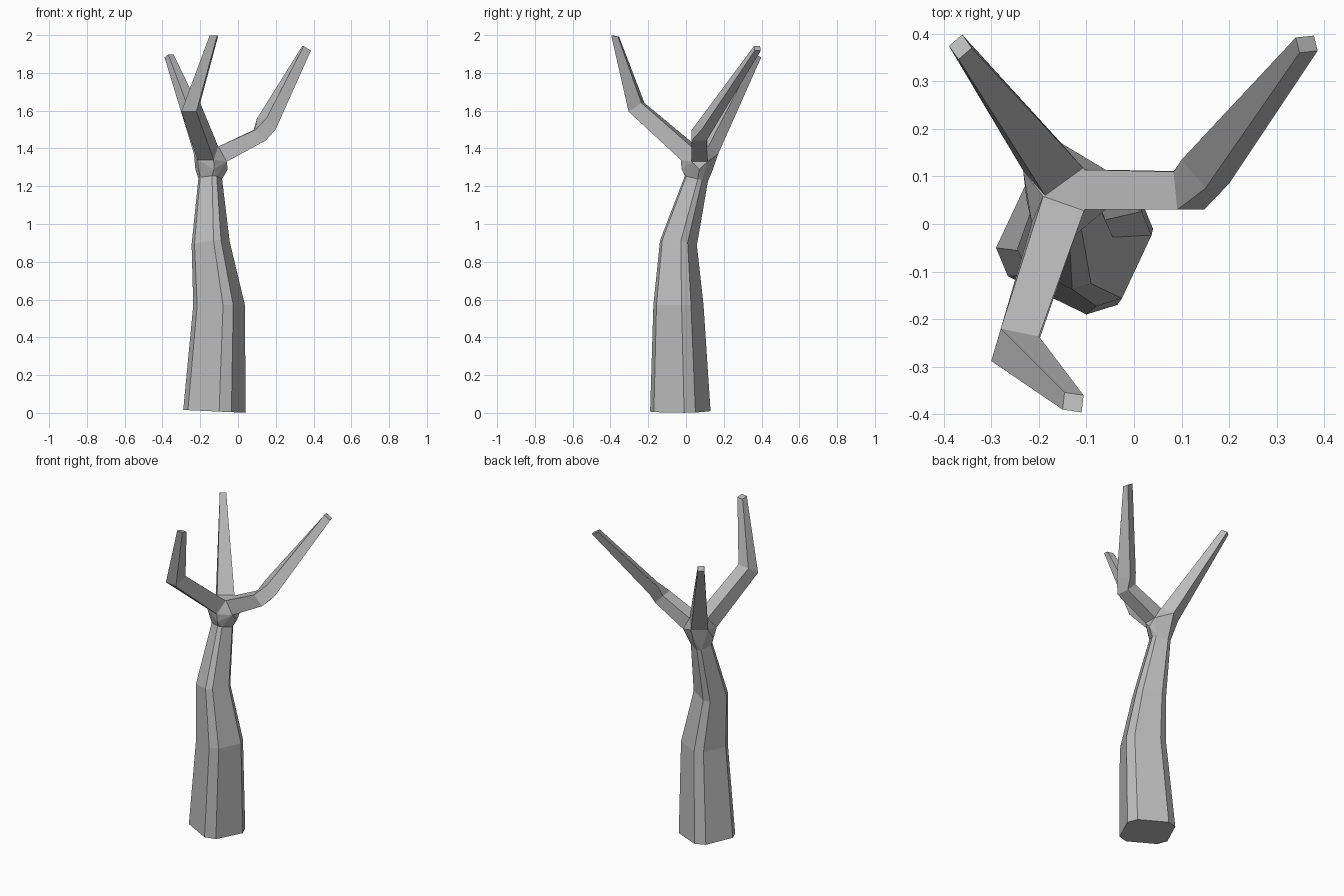
import bpy
import bmesh
from mathutils import Vector

cube = bpy.data.objects.get("Cube")
if cube:
    bpy.data.objects.remove(cube, do_unlink=True)

# One plain grey for the whole bare tree
GREY = 0.5
bark = bpy.data.materials.new("grey bark")
bark.use_nodes = True
bark.diffuse_color = (GREY, GREY, GREY, 1)
shader = next(n for n in bark.node_tree.nodes if n.type == "BSDF_PRINCIPLED")
shader.inputs["Base Color"].default_value = (GREY, GREY, GREY, 1)
shader.inputs["Roughness"].default_value = 0.9


def add_object(name, bm):
    """Turn a bmesh into a flat-shaded object with the bark material."""
    bmesh.ops.recalc_face_normals(bm, faces=bm.faces)
    mesh = bpy.data.meshes.new(name)
    bm.to_mesh(mesh)
    bm.free()
    mesh.materials.append(bark)
    obj = bpy.data.objects.new(name, mesh)
    bpy.context.scene.collection.objects.link(obj)
    return obj


def loft(name, rings):
    """Skin a list of point rings and close both ends."""
    bm = bmesh.new()
    loops = [[bm.verts.new(point) for point in ring] for ring in rings]
    count = len(loops[0])
    for lower, upper in zip(loops, loops[1:]):
        for i in range(count):
            j = (i + 1) % count
            bm.faces.new((lower[i], lower[j], upper[j], upper[i]))
    bm.faces.new(loops[0])
    bm.faces.new(loops[-1])
    return add_object(name, bm)


def hull(name, points):
    """Wrap points in a faceted convex shell."""
    bm = bmesh.new()
    for point in points:
        bm.verts.new(point)
    result = bmesh.ops.convex_hull(bm, input=bm.verts)
    unused = [g for g in result["geom_interior"] if isinstance(g, bmesh.types.BMVert)]
    bmesh.ops.delete(bm, geom=unused, context="VERTS")
    return add_object(name, bm)


# Trunk section: an uneven octagon, its second half mirrored through the centre
half_section = [Vector(p) for p in
                ((-0.165, -0.02), (-0.14, -0.08), (0.025, -0.16), (0.09, -0.14))]
section = half_section + [-p for p in half_section]


def trunk_ring(center, scale, tilt_x=0.0, tilt_y=0.0):
    """Place the scaled trunk section, leaning its plane by the two slopes."""
    ring = []
    for p in section:
        offset = p * scale
        lift = offset.x * tilt_x + offset.y * tilt_y
        ring.append(Vector(center) + Vector((offset.x, offset.y, lift)))
    return ring


def branch_ring(center, across, down):
    """Four-sided branch section from its centre and two half-side vectors."""
    c, u, v = Vector(center), Vector(across), Vector(down)
    return [c - u - v, c + u - v, c + u + v, c - u + v]


# Trunk, bending and thinning upwards
trunk_rings = [
    trunk_ring((-0.125, -0.03, 0.008), 1.0, tilt_x=-0.045),
    trunk_ring((-0.1, -0.04, 0.57), 0.83),
    trunk_ring((-0.145, -0.04, 0.9), 0.61, tilt_x=0.1, tilt_y=-0.12),
    trunk_ring((-0.147, 0.055, 1.24), 0.38, tilt_y=-0.25),
]
loft("trunk", trunk_rings)

# Branches, from the fork outwards to the tips
branches = {
    "front_branch": [
        branch_ring((-0.16, 0.015, 1.375), (0.043, -0.015, 0), (-0.012, -0.028, -0.035)),
        branch_ring((-0.25, -0.262, 1.618), (0.04, -0.008, 0), (-0.01, -0.034, -0.023)),
        branch_ring((-0.128, -0.375, 1.995), (0.02, -0.003, 0), (-0.002, -0.018, 0.004)),
    ],
    "left_branch": [
        branch_ring((-0.082, 0.072, 1.37), (0, 0.042, 0), (0.022, 0, -0.04)),
        branch_ring((0.115, 0.07, 1.47), (-0.004, 0.04, 0), (0.028, 0, -0.028)),
        branch_ring((0.15, 0.11, 1.53), (-0.025, 0.03, 0), (0.025, 0.005, -0.028)),
        branch_ring((0.363, 0.378, 1.93), (-0.004, 0.016, 0), (0.019, 0.002, -0.012)),
    ],
    "back_branch": [
        branch_ring((-0.17, 0.115, 1.39), (0.04, 0.029, 0), (-0.023, 0.026, -0.02)),
        branch_ring((-0.365, 0.372, 1.89), (0.014, 0.012, 0), (-0.01, 0.014, -0.008)),
    ],
}
for name, rings in branches.items():
    loft(name, rings)

# Fork: a faceted knot joining the trunk top, a slight bulge and the branch roots
bulge = trunk_ring((-0.14, 0.06, 1.29), 0.52)[::2]
roots = [point for rings in branches.values() for point in rings[0]]
hull("fork", trunk_rings[-1] + bulge + roots)
